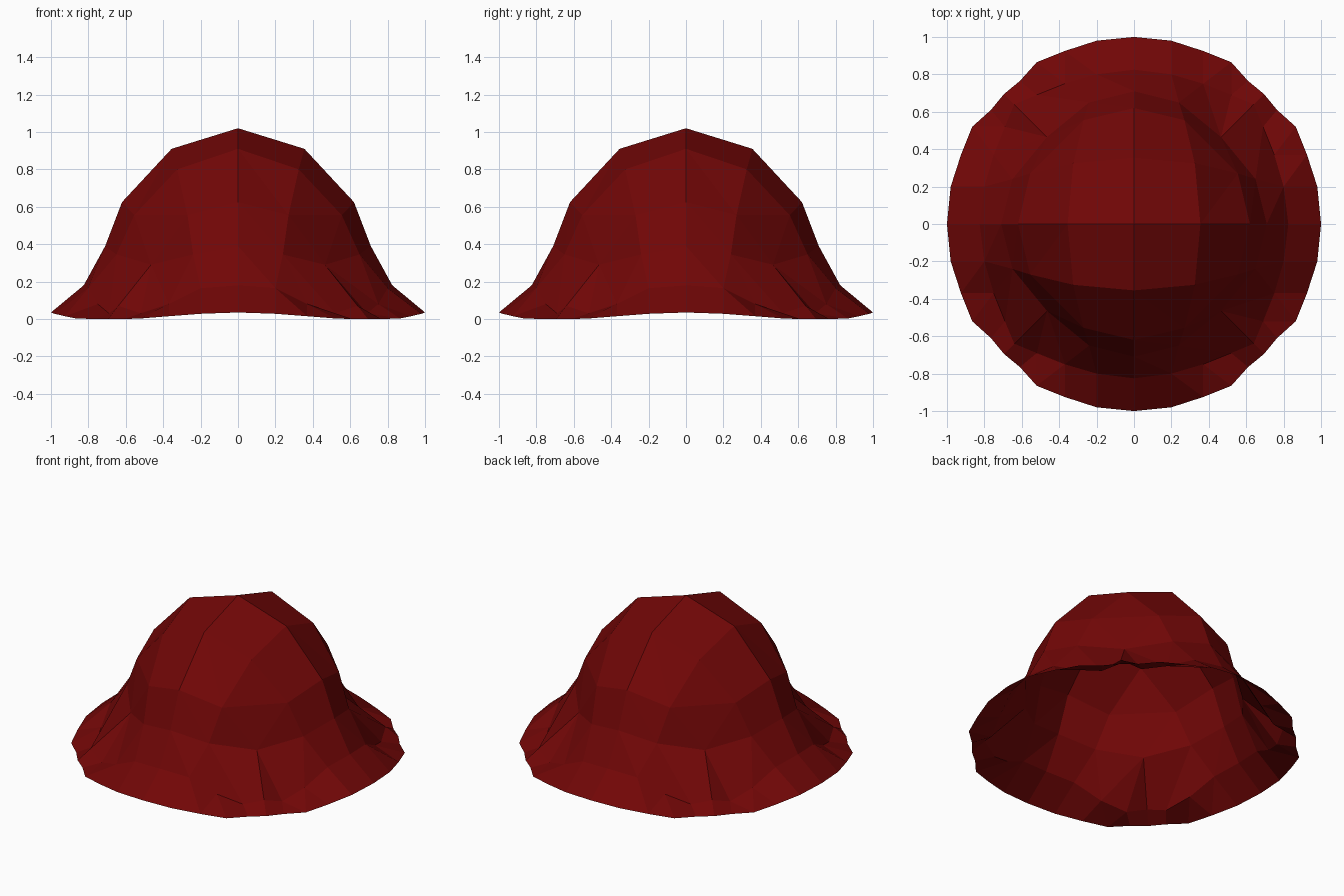
import bpy
import bmesh
from math import atan2, tau

cube = bpy.data.objects.get("Cube")
if cube:
    bpy.data.objects.remove(cube, do_unlink=True)

red = bpy.data.materials.new("dark red")
red.use_nodes = True
colour = (0.165, 0.002, 0.002, 1)
red.diffuse_color = colour
red.node_tree.nodes["Principled BSDF"].inputs["Base Color"].default_value = colour

# One eighth of each ring, from the side to the diagonal, top to bottom
crown_top = [(0.355, 0, 0.91), (0.325, 0.325, 0.80)]
crown_side = [(0.62, 0, 0.625), (0.555, 0.27, 0.555)]
crown_base = [(0.71, 0, 0.39), (0.65, 0.24, 0.345), (0.465, 0.465, 0.29)]
brim_fold = [(0.825, 0, 0.18), (0.80, 0.20, 0.165), (0.75, 0.37, 0.08),
             (0.69, 0.52, 0.03), (0.64, 0.64, 0.07)]
brim_edge = [(1, 0, 0.035), (0.98, 0.20, 0.028), (0.925, 0.37, 0.015),
             (0.865, 0.52, 0.003), (0.765, 0.61, 0), (0.695, 0.695, 0)]


def full_ring(bm, eighth):
    """Mirror across the diagonal, then turn four times."""
    mirrored = [(y, x, z) for x, y, z in reversed(eighth[1:])]
    if eighth[-1][0] == eighth[-1][1]:
        mirrored = mirrored[1:]
    quarter = eighth + mirrored
    ring = []
    for turn in range(4):
        ring += [bm.verts.new(p) for p in quarter]
        quarter = [(-y, x, z) for x, y, z in quarter]
    return ring


def angles(ring):
    return [atan2(v.co.y, v.co.x) % tau for v in ring] + [tau]


def join(bm, upper, lower):
    """Fill between two rings, with quads where their corners line up."""
    a, b = angles(upper), angles(lower)
    i = j = 0
    while i < len(upper) or j < len(lower):
        u, w = upper[i % len(upper)], lower[j % len(lower)]
        next_a = a[i + 1] if i < len(upper) else 9
        next_b = b[j + 1] if j < len(lower) else 9
        step_a = next_a < next_b + 0.06
        step_b = next_b < next_a + 0.06
        face = [u, w]
        if step_b:
            j += 1
            face.append(lower[j % len(lower)])
        if step_a:
            i += 1
            face.append(upper[i % len(upper)])
        bm.faces.new(face)


# Hollow hat shell, pinched at the diagonals, with a flared, folded brim
bm = bmesh.new()
rings = [full_ring(bm, e) for e in
         (crown_top, crown_side, crown_base, brim_fold, brim_edge)]
for upper, lower in zip(rings, rings[1:]):
    join(bm, upper, lower)

# Four flat panels meeting at the peak
peak = bm.verts.new((0, 0, 1.02))
top = rings[0]
for k in range(0, len(top), 2):
    bm.faces.new((peak, top[k], top[k + 1], top[(k + 2) % len(top)]))

mesh = bpy.data.meshes.new("hat")
bm.to_mesh(mesh)
bm.free()
mesh.materials.append(red)
hat = bpy.data.objects.new("hat", mesh)
bpy.context.collection.objects.link(hat)
